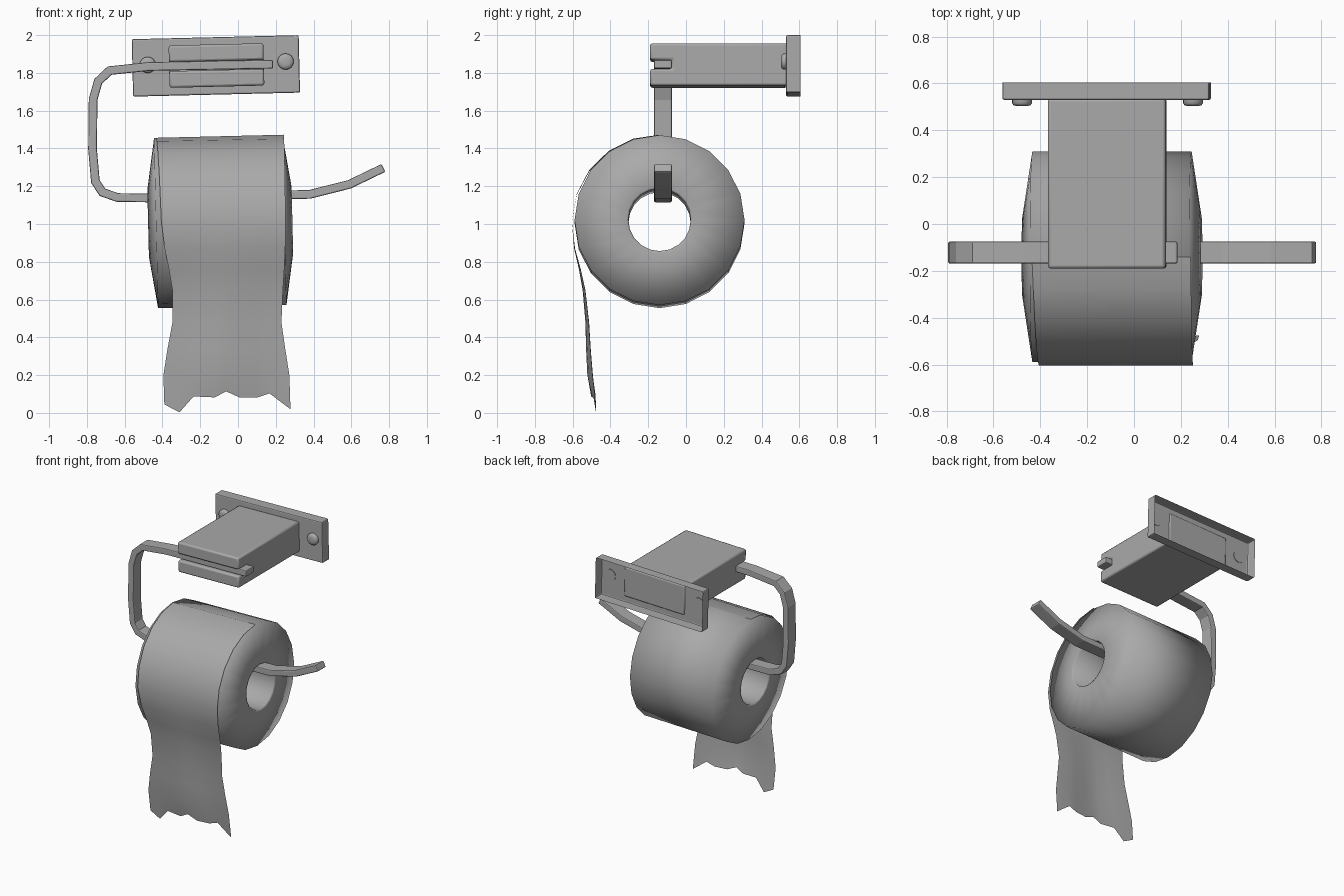
import bpy, bmesh, math
from mathutils import Vector

if "Cube" in bpy.data.objects:
    bpy.data.objects.remove(bpy.data.objects["Cube"], do_unlink=True)

grey = bpy.data.materials.new("plain grey")
grey.use_nodes = True
grey.diffuse_color = (0.4, 0.4, 0.4, 1)
grey.node_tree.nodes["Principled BSDF"].inputs["Base Color"].default_value = (0.4, 0.4, 0.4, 1)

TILT = -0.024  # slight lean of the whole fitting


def make(name, verts, faces, loc=(0, 0, 0), rot=(0, 0, 0), bevel=0, smooth=None, closed=True):
    bm = bmesh.new()
    vs = [bm.verts.new(v) for v in verts]
    for f in faces:
        bm.faces.new([vs[i] for i in f])
    bmesh.ops.remove_doubles(bm, verts=bm.verts, dist=1e-5)
    if closed:
        bmesh.ops.recalc_face_normals(bm, faces=bm.faces)
    mesh = bpy.data.meshes.new(name)
    bm.to_mesh(mesh)
    bm.free()
    mesh.materials.append(grey)
    ob = bpy.data.objects.new(name, mesh)
    bpy.context.collection.objects.link(ob)
    ob.location, ob.rotation_euler = loc, rot
    if bevel:
        mod = ob.modifiers.new("soft edges", 'BEVEL')
        mod.width, mod.segments = bevel, 2
        mod.limit_method, mod.angle_limit = 'ANGLE', math.radians(50)
    if smooth:
        bpy.ops.object.select_all(action='DESELECT')
        ob.select_set(True)
        bpy.context.view_layer.objects.active = ob
        bpy.ops.object.shade_smooth_by_angle(angle=math.radians(smooth))
    return ob


def loft(rings, wrap, caps=False):
    """Quads between rings of equal size."""
    n = len(rings[0])
    verts = [p for r in rings for p in r]
    last = n if wrap else n - 1
    faces = [(i * n + j, i * n + (j + 1) % n, (i + 1) * n + (j + 1) % n, (i + 1) * n + j)
             for i in range(len(rings) - 1) for j in range(last)]
    if caps:
        faces += [tuple(range(n)), tuple(range(len(verts) - n, len(verts)))]
    return verts, faces


def revolve(profile, n, caps=False):
    """Turn (x, radius) points around the x axis."""
    return loft([[(x, r * math.cos(k * math.tau / n), r * math.sin(k * math.tau / n))
                  for k in range(n)] for x, r in profile], True, caps)


# Wall plate: shallow tray, open at the back
w, h = 0.442, 0.152
rect = [(-w, -h), (w, -h), (w, h), (-w, h)]
v, f = loft([[(x, y, z) for x, z in rect] for y in (0.53, 0.605)], True)
make("wall_plate", v, f + [(0, 1, 2, 3)], (-0.117, 0, 1.837), (0, TILT, 0), 0.008)

# Screw heads
for side, x, z in (("right", -0.478, 1.842), ("left", 0.252, 1.86)):
    v, f = revolve([(0, 0.043), (0.018, 0.043), (0.027, 0.036), (0.031, 0.02)], 16, True)
    make(side + "_screw", v, f, (x, 0.534, z), (0, 0, -math.pi / 2), smooth=50)

# Bracket arm with a slot across its front
half = [(0.536, 0.112), (-0.19, 0.112), (-0.19, 0.024), (-0.075, 0.024)]
outline = half + [(y, -z) for y, z in reversed(half)]
v, f = loft([[(x, y, z) for y, z in outline] for x in (-0.251, 0.251)], True, True)
make("bracket_arm", v, f, (-0.114, 0, 1.839), (0, TILT, 0), 0.012, 40)

# Bent flat bar that holds the roll
path = [(0.185, 1.846), (-0.47, 1.834), (-0.68, 1.812), (-0.74, 1.755), (-0.767, 1.66),
        (-0.77, 1.395), (-0.755, 1.225), (-0.718, 1.168), (-0.638, 1.14), (-0.48, 1.138),
        (0.283, 1.155), (0.38, 1.157), (0.59, 1.21), (0.77, 1.297)]
pts = [Vector(p) for p in path]
rings = []
for i, p in enumerate(pts):
    a = (p - pts[i - 1]).normalized() if i else (pts[1] - p).normalized()
    b = (pts[i + 1] - p).normalized() if i < len(pts) - 1 else a
    t = (a + b).normalized()
    side = Vector((-t.y, t.x)) * 0.023 / t.dot(a)
    rings.append([(p.x + s * side.x, -0.122 + y, p.y + s * side.y)
                  for s, y in ((1, -0.047), (1, 0.047), (-1, 0.047), (-1, -0.047))])
v, f = loft(rings, True, True)
make("holder_bar", v, f, bevel=0.007)

# Paper roll: domed ends and a hollow core
end = [(0.34, 0.45), (0.382, 0.176), (0.376, 0.165)]
profile = end + [(-x, r) for x, r in reversed(end)]
v, f = revolve(profile + profile[:1], 20)
CENTRE = (-0.094, -0.14, 1.0125)
make("paper_roll", v, f, CENTRE, (0, TILT, 0), smooth=90)

# Hanging sheet: leaves the top of the roll, falls in front, torn at the bottom
rows = []
for k in range(6):
    ang, r = math.radians(90 + 18 * k), 0.452 + 0.0025 * k
    rows.append((-0.14 + r * math.cos(ang), 1.0125 + r * math.sin(ang),
                 -0.436 + 0.006 * k, 0.242 + 0.002 * k))
rows += [(-0.59, 0.87, -0.388, 0.25), (-0.562, 0.76, -0.366, 0.245), (-0.54, 0.65, -0.347, 0.238),
         (-0.523, 0.48, -0.347, 0.23), (-0.517, 0.34, -0.373, 0.25), (-0.508, 0.2, -0.395, 0.272)]
columns = [0, 0.12, 0.232, 0.4, 0.49, 0.595, 0.738, 0.834, 1]
torn = [0.045, 0.003, 0.087, 0.082, 0.114, 0.082, 0.082, 0.103, 0.019]
grid = []
for i, (y, z, left, right) in enumerate(rows):
    wave = 0.0025 * max(0, i - 5)
    lean = 0.024 * max(0, 1 - i / 6)
    grid.append([(left + c * (right - left), y + wave * math.cos(c * 7),
                  z + lean * (left + c * (right - left) + 0.094)) for c in columns])
grid.append([(-0.39 + 0.668 * c, -0.49 + 0.06 * (0.09 - z) + 0.012 * math.cos(c * 7), z)
             for c, z in zip(columns, torn)])
v, f = loft(grid, False)
make("hanging_sheet", v, f, smooth=60, closed=False)
